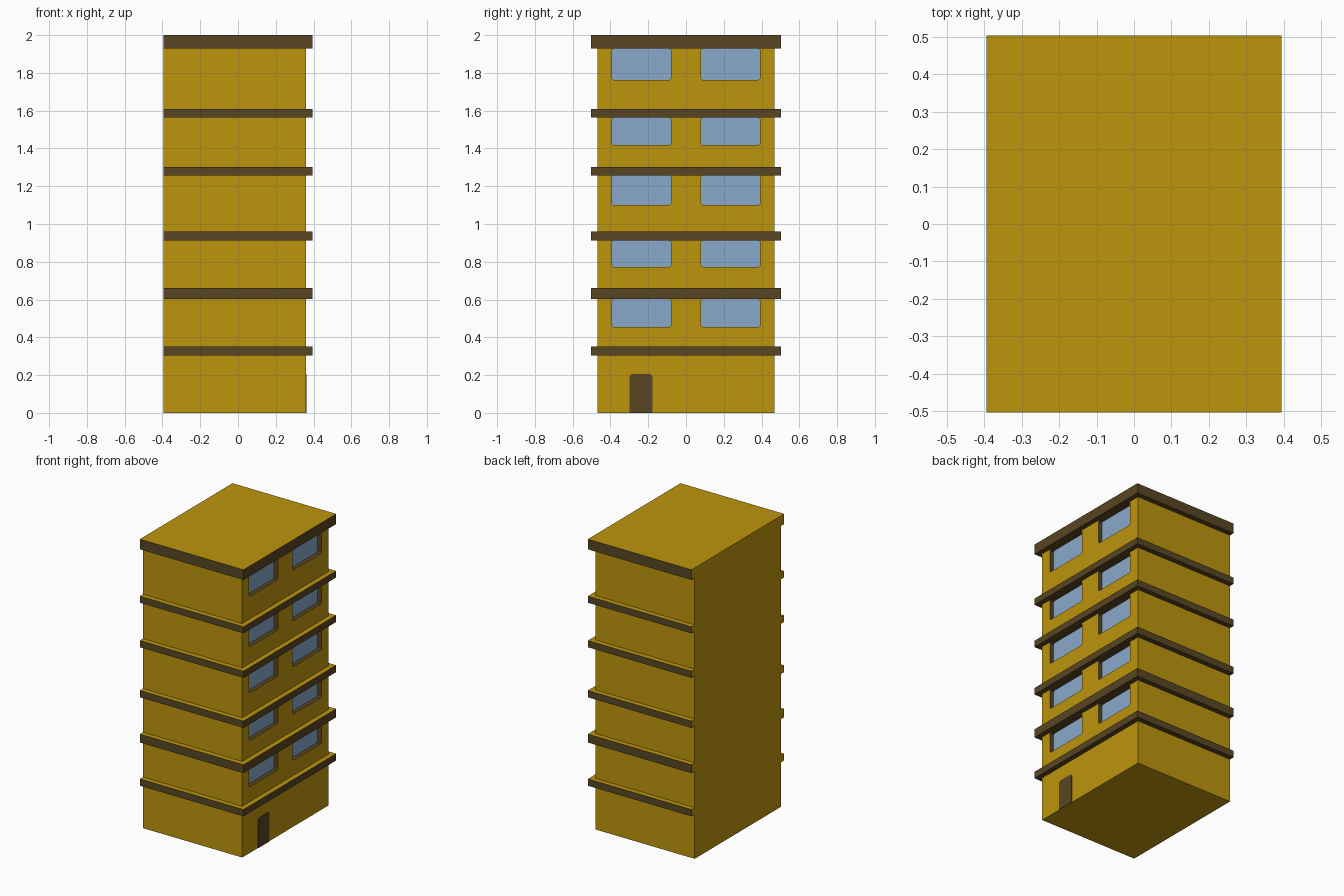
import bpy, bmesh

if "Cube" in bpy.data.objects:
    bpy.data.objects.remove(bpy.data.objects["Cube"])

def material(name, rgb):
    m = bpy.data.materials.new(name)
    m.diffuse_color = (*rgb, 1)
    m.use_nodes = True
    m.node_tree.nodes["Principled BSDF"].inputs["Base Color"].default_value = m.diffuse_color
    return m

GOLD = material("ochre wall", (0.515, 0.300, 0.004))
BROWN = material("dark brown trim", (0.098, 0.061, 0.017))
BLUE = material("blue glass", (0.254, 0.402, 0.597))

BACK, FACE, EDGE = -0.394, 0.36, 0.394     # x of rear wall, window wall, ledge rim
WALL, RIM = 0.468, 0.503                   # half widths in y
RECESS = 0.03

def prism(name, points, direction, mats):
    """Extrude a flat outline along a direction into a closed solid."""
    bm = bmesh.new()
    base = bm.faces.new([bm.verts.new(p) for p in points])
    ext = bmesh.ops.extrude_face_region(bm, geom=[base], use_keep_orig=True)
    bmesh.ops.translate(bm, vec=direction,
                        verts=[v for v in ext["geom"] if isinstance(v, bmesh.types.BMVert)])
    bmesh.ops.recalc_face_normals(bm, faces=bm.faces)
    mesh = bpy.data.meshes.new(name)
    bm.to_mesh(mesh)
    bm.free()
    for m in mats:
        mesh.materials.append(m)
    ob = bpy.data.objects.new(name, mesh)
    bpy.context.collection.objects.link(ob)
    return ob

def panel(x, y0, y1, z0, z1, c, c_low):
    """Rectangle outline facing x, with clipped corners."""
    pts = [(y0 + c, z1), (y0, z1 - c)]
    pts += [(y0, z0 + c), (y0 + c, z0), (y1 - c, z0), (y1, z0 + c)] if c_low else [(y0, z0), (y1, z0)]
    pts += [(y1, z1 - c), (y1 - c, z1)]
    return [(x, y, z) for y, z in pts]

# main block
body = prism("main_block", [(BACK, -WALL, 0), (FACE, -WALL, 0), (FACE, WALL, 0), (BACK, WALL, 0)],
             (0, 0, 1.93), [GOLD, BROWN, BLUE])

# window recesses, cut as one set per window
for z0, z1 in [(0.455, 0.602), (0.773, 0.913), (1.10, 1.257), (1.417, 1.563), (1.763, 1.928)]:
    for y0 in (-0.392, 0.08):
        cutter = prism("window_cutter", panel(FACE - RECESS, y0, y0 + 0.312, z0, z1, 0.008, True),
                       (0.1, 0, 0), [GOLD])
        cutter.hide_render = True
        mod = body.modifiers.new("window", "BOOLEAN")
        mod.operation = "DIFFERENCE"
        mod.solver = "EXACT"
        mod.object = cutter
        bpy.context.view_layer.objects.active = body
        bpy.ops.object.modifier_apply(modifier=mod.name)
        bpy.data.objects.remove(cutter)

# recess back is glass, recess sides are trim
for p in body.data.polygons:
    if FACE - RECESS - 0.002 < p.center.x < FACE - 0.002:
        p.material_index = 2 if p.normal.x > 0.9 else 1
    else:
        p.material_index = 0

def trim_colours(ob):
    """Upper and rear faces take the wall colour, the rest is trim."""
    for p in ob.data.polygons:
        p.material_index = 0 if p.normal.z > 0.5 or p.center.x < BACK + 0.001 else 1

# floor ledges wrapping three sides
for i, (z0, z1) in enumerate([(0.305, 0.352), (0.602, 0.66), (0.913, 0.96),
                              (1.257, 1.303), (1.563, 1.608)]):
    outline = [(BACK, -RIM), (EDGE, -RIM), (EDGE, RIM), (BACK, RIM),
               (BACK, WALL), (FACE, WALL), (FACE, -WALL), (BACK, -WALL)]
    trim_colours(prism(f"floor_ledge_{i + 1}", [(x, y, z0) for x, y in outline],
                       (0, 0, z1 - z0), [GOLD, BROWN]))

# roof slab
trim_colours(prism("roof_slab", [(BACK, -RIM, 1.93), (EDGE, -RIM, 1.93), (EDGE, RIM, 1.93), (BACK, RIM, 1.93)],
                   (0, 0, 0.07), [GOLD, BROWN]))

# door plate
prism("door", panel(FACE - 0.001, -0.298, -0.178, 0, 0.205, 0.01, False), (0.004, 0, 0), [BROWN])
